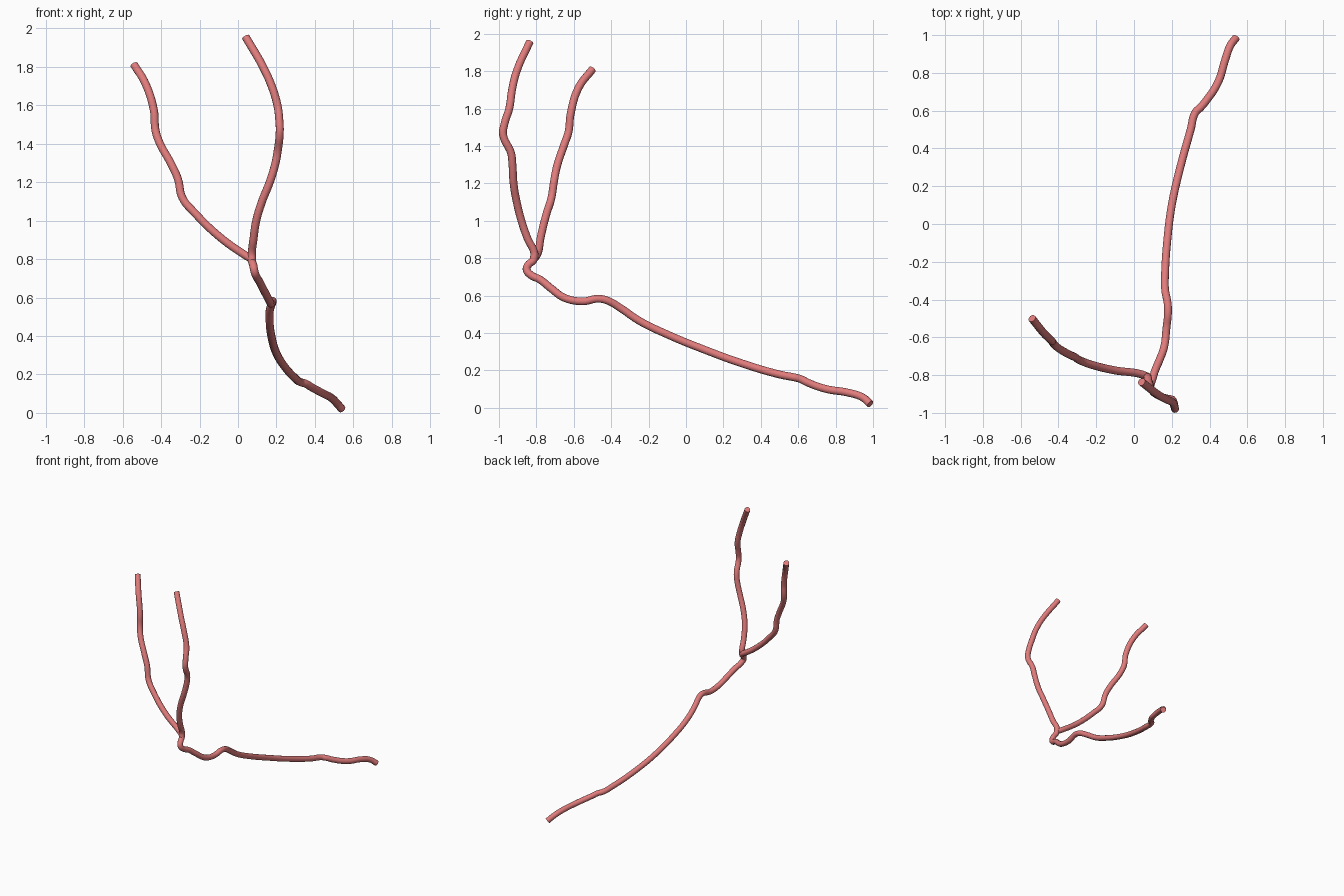
import bpy
from math import radians

RADIUS = 0.021

# centre lines of the forked vessel
PATHS = {
    "main_vessel": [
        (.54, .985, .02), (.51, .945, .055), (.483, .87, .08), (.445, .75, .10), (.38, .65, .135),
        (.352, .617, .152), (.325, .59, .16), (.30, .50, .178), (.245, .30, .237), (.20, .10, .31),
        (.175, -.10, .392), (.165, -.25, .465), (.165, -.35, .533), (.178, -.42, .573),
        (.18, -.47, .583), (.172, -.55, .569), (.16, -.65, .588), (.135, -.72, .637),
        (.11, -.78, .685), (.095, -.83, .71), (.085, -.852, .738), (.08, -.843, .765),
        (.073, -.815, .79), (.072, -.808, .83)],
    "upper_branch": [
        (.073, -.815, .79), (.072, -.812, .83), (.08, -.845, .90), (.095, -.88, 1.0),
        (.125, -.905, 1.1), (.165, -.922, 1.2), (.195, -.928, 1.3), (.206, -.935, 1.36),
        (.217, -.978, 1.46), (.215, -.97, 1.52), (.205, -.945, 1.6), (.175, -.93, 1.7),
        (.13, -.905, 1.8), (.04, -.836, 1.955)],
    "side_branch": [
        (.072, -.808, .80), (.03, -.793, .825), (-.095, -.776, .915), (-.225, -.745, 1.04),
        (-.29, -.72, 1.12), (-.312, -.705, 1.215), (-.345, -.69, 1.29), (-.41, -.65, 1.41),
        (-.43, -.628, 1.475), (-.437, -.617, 1.57), (-.48, -.575, 1.71), (-.54, -.50, 1.81)],
}

mat = bpy.data.materials.new("vessel_red")
mat.diffuse_color = (0.75, 0.2, 0.2, 1)


def tube(name, points):
    """Round capped tube that runs smoothly through the points."""
    curve = bpy.data.curves.new(name, 'CURVE')
    curve.dimensions = '3D'
    curve.bevel_depth = RADIUS
    curve.bevel_resolution = 4
    curve.resolution_u = 6
    curve.use_fill_caps = True
    spline = curve.splines.new('BEZIER')
    spline.bezier_points.add(len(points) - 1)
    for bp, co in zip(spline.bezier_points, points):
        bp.co = co
        bp.handle_left_type = bp.handle_right_type = 'AUTO'
    curve.materials.append(mat)
    ob = bpy.data.objects.new(name, curve)
    bpy.context.collection.objects.link(ob)
    bpy.ops.object.select_all(action='DESELECT')
    ob.select_set(True)
    bpy.context.view_layer.objects.active = ob
    bpy.ops.object.convert(target='MESH')
    bpy.ops.object.shade_smooth_by_angle(angle=radians(40))


for part, pts in PATHS.items():
    tube(part, pts)
